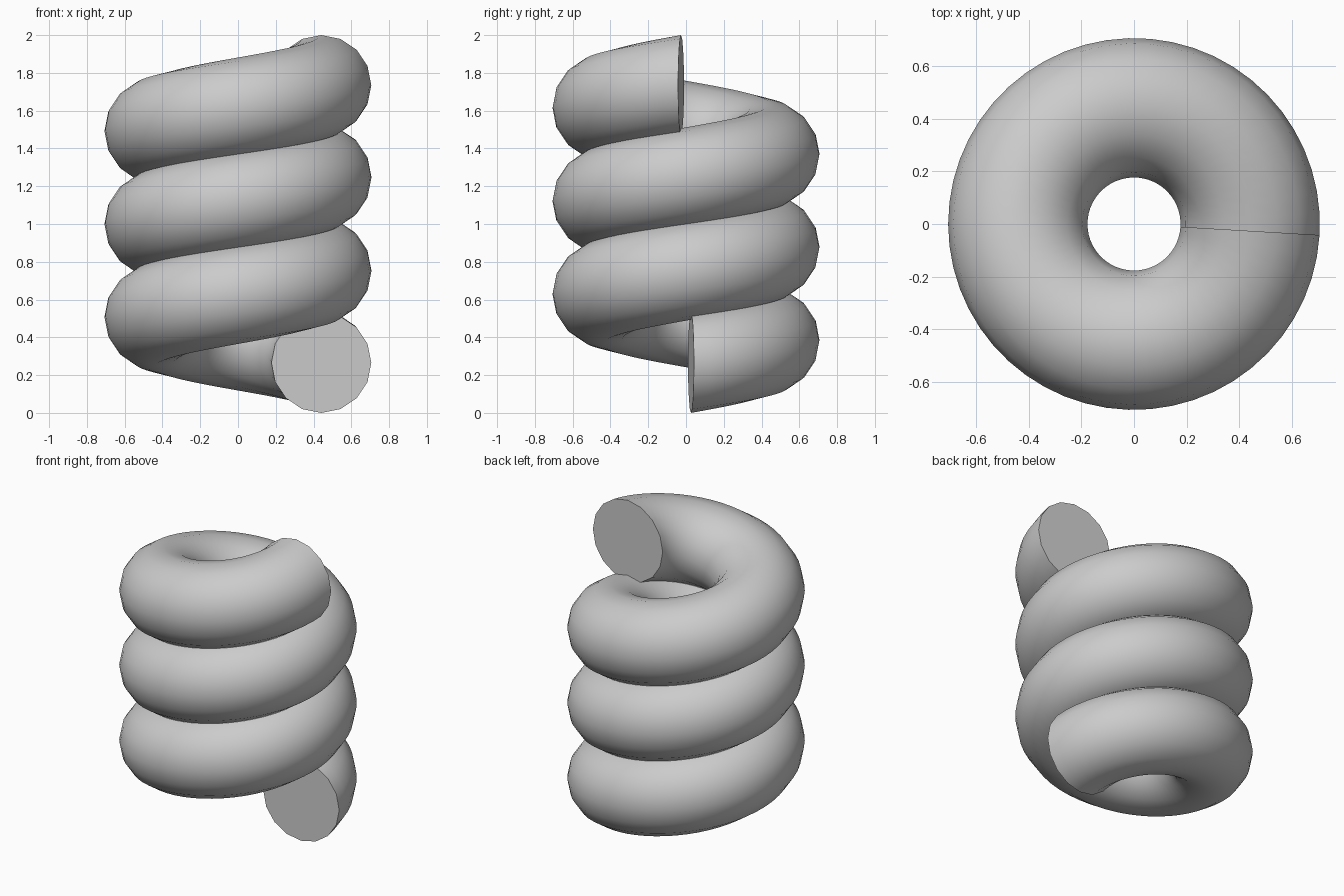
import bpy, bmesh
from math import pi, sin, cos, radians

cube = bpy.data.objects.get("Cube")
if cube:
    bpy.data.objects.remove(cube, do_unlink=True)

COIL_RADIUS = 0.442
TUBE_RADIUS = 0.265
SIDES = 16
STEPS = 158
START, END = radians(3.4), radians(3 * 360 - 3.4)
RISE = 2 - 2 * TUBE_RADIUS

grey = bpy.data.materials.new("plain grey")
grey.use_nodes = True
colour = (0.6, 0.6, 0.6, 1)
grey.diffuse_color = colour
grey.node_tree.nodes["Principled BSDF"].inputs["Base Color"].default_value = colour

# Upright round section swept along a rising three-turn helix
bm = bmesh.new()
rings = []
for i in range(STEPS + 1):
    t = i / STEPS
    turn = START + (END - START) * t
    ring = []
    for j in range(SIDES):
        a = 2 * pi * j / SIDES
        r = COIL_RADIUS + TUBE_RADIUS * cos(a)
        z = TUBE_RADIUS * (1 + sin(a)) + RISE * t
        ring.append(bm.verts.new((r * cos(turn), r * sin(turn), z)))
    rings.append(ring)

for low, high in zip(rings, rings[1:]):
    for j in range(SIDES):
        k = (j + 1) % SIDES
        bm.faces.new((low[j], low[k], high[k], high[j]))

# Flat end caps
bm.faces.new(rings[0])
bm.faces.new(rings[-1])
bmesh.ops.recalc_face_normals(bm, faces=bm.faces)

mesh = bpy.data.meshes.new("spring_coil")
bm.to_mesh(mesh)
bm.free()
mesh.materials.append(grey)
coil = bpy.data.objects.new("spring_coil", mesh)
bpy.context.collection.objects.link(coil)

# Smooth tube with sharp rims at the caps
bpy.ops.object.select_all(action="DESELECT")
coil.select_set(True)
bpy.context.view_layer.objects.active = coil
bpy.ops.object.shade_smooth_by_angle(angle=radians(30))
